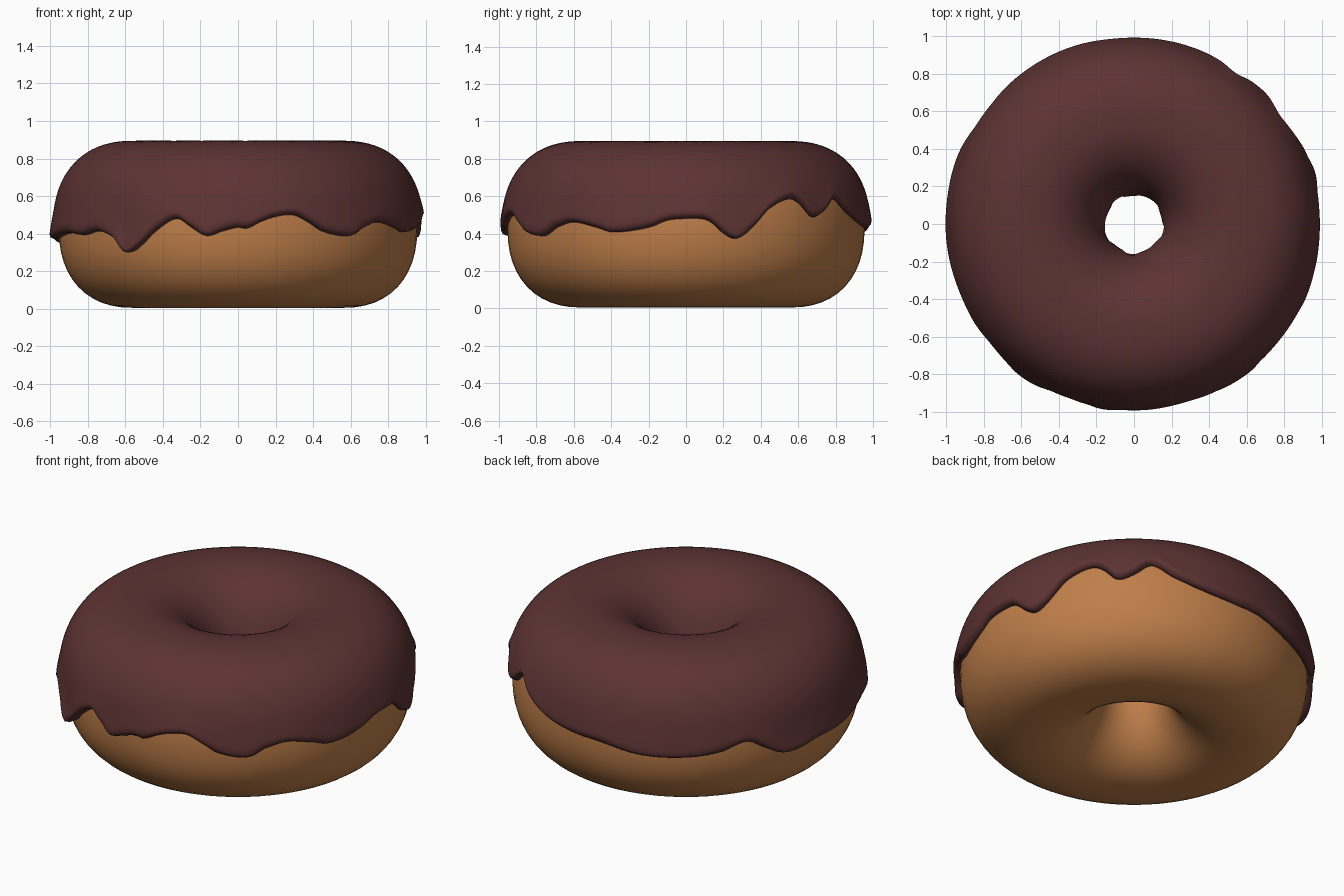
import bpy, bmesh, math

if "Cube" in bpy.data.objects:
    bpy.data.objects.remove(bpy.data.objects["Cube"])

# edge of the icing: angle in degrees, height
EDGE = [(0, .48), (7, .47), (12, .40), (16, .37), (21, .42), (27.5, .53), (36, .59), (40, .56),
        (44.5, .49), (50, .52), (56, .59), (63, .52), (73, .46), (84, .43), (96, .42), (110, .385), (126, .385),
        (137, .41), (145, .45), (151, .40), (157, .35), (163, .345), (171, .365), (184, .37),
        (202, .40), (212, .39), (220, .41), (228, .37), (233, .30), (238, .34), (242, .40),
        (250, .48), (255, .43), (260, .385), (265, .41), (270, .43), (273, .425), (277, .46),
        (282, .49), (288, .50), (293, .46), (298, .41), (308, .385), (314, .43), (321, .46),
        (330, .43), (336, .405), (348, .43), (354, .47)]
ZC, RC, N = 0.435, 0.555, 2.3


def edge_height(deg):
    pts = [(a - 360, z) for a, z in EDGE[-2:]] + EDGE + [(a + 360, z) for a, z in EDGE[:3]]
    for i in range(1, len(pts) - 2):
        (a0, z0), (a1, z1), (a2, z2), (a3, z3) = pts[i - 1:i + 3]
        if a1 <= deg < a2:
            h = a2 - a1
            t = (deg - a1) / h
            m1, m2 = (z2 - z0) / (a2 - a0) * h, (z3 - z1) / (a3 - a1) * h
            return ((2*t**3 - 3*t*t + 1) * z1 + (t**3 - 2*t*t + t) * m1
                    + (3*t*t - 2*t**3) * z2 + (t**3 - t*t) * m2)
    return 0.43


def ring_point(phi, off):
    """Rounded cross-section: phi 0 outside, pi/2 top, pi at the hole."""
    c, s = math.cos(phi), math.sin(phi)
    a = 0.40 + off if c > 0 else 0.395 + off * 0.35
    n = N if c > 0 else 2.1
    r = RC + math.copysign(abs(c) ** (2 / n), c) * a
    z = ZC + math.copysign(abs(s) ** (2 / n), s) * (0.43 + off)
    return r, z


def lathe(name, sections, mat):
    """Join closed cross-sections placed around the z axis."""
    bm = bmesh.new()
    rows = []
    k = len(sections)
    for i, sec in enumerate(sections):
        t = 2 * math.pi * i / k
        rows.append([bm.verts.new((r * math.cos(t), r * math.sin(t), z)) for r, z in sec])
    m = len(rows[0])
    for i in range(k):
        p, q = rows[i], rows[(i + 1) % k]
        for j in range(m):
            bm.faces.new((p[j], q[j], q[(j + 1) % m], p[(j + 1) % m]))
    bmesh.ops.recalc_face_normals(bm, faces=bm.faces)
    for f in bm.faces:
        f.smooth = True
    me = bpy.data.meshes.new(name)
    bm.to_mesh(me)
    bm.free()
    me.materials.append(mat)
    ob = bpy.data.objects.new(name, me)
    bpy.context.collection.objects.link(ob)
    return ob


def material(name, rgb):
    m = bpy.data.materials.new(name)
    m.diffuse_color = (*rgb, 1)
    m.use_nodes = True
    m.node_tree.nodes["Principled BSDF"].inputs["Base Color"].default_value = m.diffuse_color
    return m


dough_mat = material("golden_dough", (0.52, 0.21, 0.068))
icing_mat = material("chocolate_icing", (0.11, 0.033, 0.033))

# dough ring
dough = [[ring_point(2 * math.pi * j / 48, 0) for j in range(48)] for i in range(64)]
lathe("dough", dough, dough_mat)

# icing shell with a dripping, rounded outer lip
K, M = 288, 44
sections = []
for i in range(K):
    deg = 360 * i / K
    ze = edge_height(deg)
    t = (ze - ZC) / 0.445
    start = math.asin(math.copysign(abs(t) ** (N / 2), t))
    end = math.pi - 0.05 + 0.12 * math.sin(math.radians(deg * 5)) + 0.06 * math.sin(math.radians(deg * 8))
    drip = max(0, 0.42 - ze) * 0.25
    sec = []
    for j in range(M + 1):
        u = (j / M) ** 1.5                      # denser toward the lip
        phi = start + (end - start) * u
        d = phi - start
        lip = math.sqrt(max(0, 1 - (1 - min(1, d / 0.06)) ** 2))
        bead = (0.009 + drip) * math.exp(-(d / 0.16) ** 2)
        tail = min(1, (end - phi) / 0.1)
        sec.append(ring_point(phi, -0.008 + (0.038 + bead) * lip * (0.2 + 0.8 * tail)))
    # hidden underside, just inside the dough
    for j in range(15, 0, -1):
        sec.append(ring_point(start + (end - start) * j / 16, -0.012))
    sections.append(sec)
lathe("icing", sections, icing_mat)
